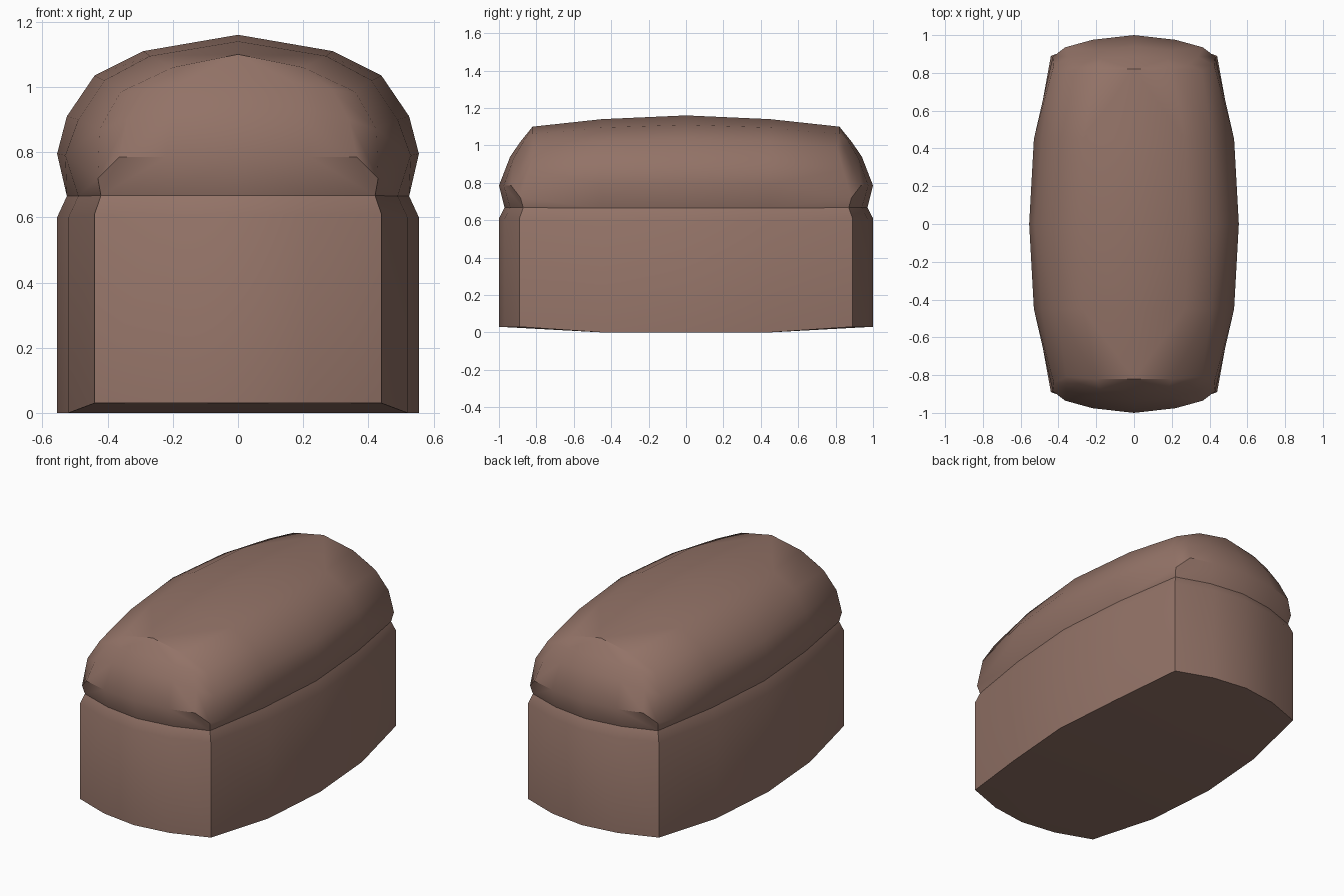
import bpy, bmesh, math

if "Cube" in bpy.data.objects:
    bpy.data.objects.remove(bpy.data.objects["Cube"])

# One quarter of the loaf (+x, +y) as stacked rings.
# Ring columns: side middle, side quarter, corner side, corner end, end quarter, end middle
def base_ring(z_side, z_end, inset):
    """Ring of the straight-sided lower loaf, optionally pulled inwards."""
    i = inset
    corner = (.44 - i * .65, .89 - i * .65, z_end)
    return [(.555 - i, 0, z_side), (.52 - i, .45, z_side), corner, corner,
            (.22, .97 - i, z_end), (0, 1 - i, z_end)]

shoulder = (.20, .82, 1.06)
ridge_end = (0, .82, 1.10)
rings = [
    # underside centre line
    [(0, 0, 0), (0, .45, 0)] + [(0, 1, .03)] * 4,
    # lower loaf and groove
    base_ring(0, .03, 0),
    base_ring(.60, .61, 0),
    base_ring(.665, .667, .03),
    # overhanging crust
    [(.555, 0, .795), (.53, .45, .79), (.43, .885, .72),
     (.365, .935, .785), (.22, .975, .785), (0, 1, .785)],
    # dome
    [(.525, 0, .91), (.49, .45, .90), (.425, .84, .87),
     (.34, .885, .90), (.20, .92, .935), (0, .94, .94)],
    [(.44, 0, 1.035), (.41, .45, 1.02), (.36, .81, .985),
     (.29, .845, .99), (.18, .875, 1.01), (0, .885, 1.02)],
    [(.29, 0, 1.11), (.27, .45, 1.095), shoulder, shoulder, shoulder, ridge_end],
    # ridge line
    [(0, 0, 1.16), (0, .45, 1.14)] + [ridge_end] * 4,
]

bm = bmesh.new()
verts = {}

def vert(p):
    key = tuple(round(c, 4) for c in p)
    if key not in verts:
        verts[key] = bm.verts.new(key)
    return verts[key]

# Mirror the quarter into all four quadrants, sharing seam vertices
for sx in (1, -1):
    for sy in (1, -1):
        for low, high in zip(rings, rings[1:]):
            for j in range(5):
                quad = [low[j], low[j + 1], high[j + 1], high[j]]
                loop = list(dict.fromkeys(vert((sx * x + 0.0, sy * y + 0.0, z))
                                          for x, y, z in quad))
                if len(loop) > 2 and not bm.faces.get(loop):
                    bm.faces.new(loop)
bmesh.ops.recalc_face_normals(bm, faces=bm.faces)

mesh = bpy.data.meshes.new("bread_loaf")
bm.to_mesh(mesh)
bm.free()
loaf = bpy.data.objects.new("bread_loaf", mesh)
bpy.context.collection.objects.link(loaf)

# Brown crust
crust = bpy.data.materials.new("crust")
crust.diffuse_color = (.29, .17, .135, 1)
crust.use_nodes = True
crust.node_tree.nodes["Principled BSDF"].inputs["Base Color"].default_value = crust.diffuse_color
mesh.materials.append(crust)

bpy.context.view_layer.objects.active = loaf
loaf.select_set(True)
bpy.ops.object.shade_smooth_by_angle(angle=math.radians(38))
